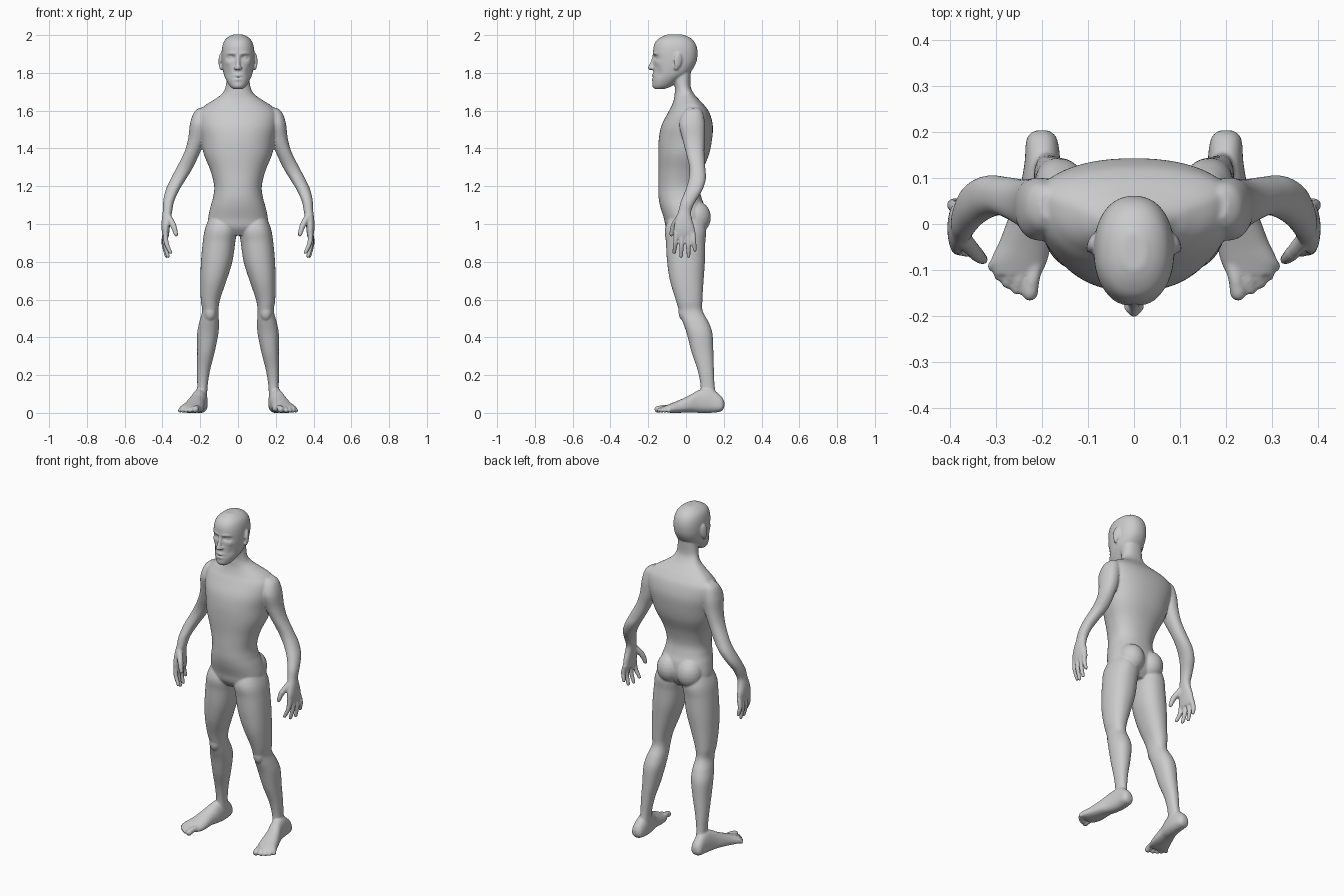
import bpy, bmesh
from math import sin, cos, pi, exp
from mathutils import Vector, Matrix

bm = bmesh.new()


def resample(rows, n):
    """Catmull-Rom interpolation of any list of number tuples."""
    out = []
    for i in range(len(rows) - 1):
        p0, p1 = rows[max(i - 1, 0)], rows[i]
        p2, p3 = rows[i + 1], rows[min(i + 2, len(rows) - 1)]
        for k in range(n):
            t = k / n
            out.append([0.5 * (2 * b + (c - a) * t + (2 * a - 5 * b + 4 * c - d) * t * t
                               + (3 * b - a - 3 * c + d) * t ** 3)
                        for a, b, c, d in zip(p0, p1, p2, p3)])
    return out + [list(rows[-1])]


def loft(rows, point, segs=40, n=5):
    """Closed skin through rings; point(row, c, s) places a ring vertex."""
    rings = []
    for r in resample(rows, n):
        ring = []
        for i in range(segs):
            a = 2 * pi * i / segs
            c, s = cos(a), sin(a)
            c, s = [(abs(v) ** 0.9) * (1 if v > 0 else -1) for v in (c, s)]
            ring.append(bm.verts.new(point(r, c, s)))
        rings.append(ring)
    for a, b in zip(rings, rings[1:]):
        for i in range(segs):
            j = (i + 1) % segs
            bm.faces.new((a[i], a[j], b[j], b[i]))
    bm.faces.new(rings[0][::-1])
    bm.faces.new(rings[-1])
    return [v for ring in rings for v in ring]


def ball(pos, size, rot=None):
    m = Matrix.Translation(pos) @ (rot or Matrix()) @ Matrix.Diagonal((*size, 1))
    bmesh.ops.create_icosphere(bm, subdivisions=3, radius=1, matrix=m)


def digit(points, n=8):
    """Round finger or toe: x, y, z, radius along a path."""
    for x, y, z, r in resample(points, n):
        bmesh.ops.create_icosphere(bm, subdivisions=2, radius=r,
                                   matrix=Matrix.Translation((x, y, z)))


# ring shapes
def split_ring(r, c, s):        # z, half width, front, widest, back
    z, w, yf, yc, yb = r
    return (w * c, yc + s * ((yb - yc) if s > 0 else (yc - yf)), z)


def leg_ring(r, c, s):          # z, centre x, half width, front, back
    z, x, w, yf, yb = r
    return (x + w * c, (yf + yb) / 2 + s * (yb - yf) / 2, z)


def arm_ring(r, c, s):          # z, centre x, centre y, radii
    z, x, y, rx, ry = r
    return (x + rx * c, y + ry * s, z)


def foot_ring(r, c, s):         # y, inner x, outer x, bottom, top
    y, a, b, lo, hi = r
    zc = lo + (hi - lo) * 0.35
    return ((a + b) / 2 + (b - a) / 2 * c, y, zc + s * ((hi - zc) if s > 0 else (zc - lo)))


# leg
loft([(1.07, .085, .05, -.07, .07), (.98, .09, .083, -.11, .105), (.90, .101, .086, -.106, .102),
      (.80, .113, .083, -.10, .10), (.70, .13, .069, -.085, .093), (.60, .146, .051, -.055, .087),
      (.54, .147, .043, -.037, .088), (.48, .153, .052, -.017, .12), (.42, .16, .056, .004, .14),
      (.32, .17, .046, .03, .145), (.22, .183, .034, .063, .148), (.13, .189, .027, .078, .153),
      (.05, .192, .03, .07, .17)], leg_ring)
ball((.148, -.008, .535), (.033, .032, .05))

# foot and toes
loft([(.203, .185, .215, .03, .06), (.185, .167, .233, .008, .09), (.13, .16, .238, 0, .13),
      (.07, .165, .25, 0, .122), (.02, .175, .27, .003, .094), (-.04, .18, .293, 0, .066),
      (-.08, .188, .311, 0, .05), (-.11, .202, .305, .005, .038)], foot_ring)
for bx, by, tx, ty, r in [(.215, -.09, .226, -.149, .0185), (.243, -.09, .254, -.141, .0135),
                          (.262, -.085, .275, -.128, .013), (.28, -.08, .292, -.112, .0125),
                          (.292, -.07, .307, -.092, .012)]:
    digit([(bx, by, .024, r), ((bx + tx) / 2, (by + ty) / 2, .026, r * .9), (tx, ty, r, r)])

# arm and palm
loft([(1.615, .18, .04, .025, .03), (1.59, .192, .037, .042, .052), (1.53, .204, .032, .05, .068),
      (1.45, .218, .04, .046, .059), (1.38, .242, .048, .042, .049), (1.30, .281, .06, .043, .042),
      (1.24, .315, .06, .041, .045), (1.18, .347, .042, .036, .045), (1.12, .367, .012, .029, .039),
      (1.07, .373, -.006, .025, .034), (1.03, .379, -.011, .024, .042), (.985, .383, -.01, .022, .054),
      (.945, .383, -.008, .018, .057), (.925, .382, -.008, .012, .05)], arm_ring)

# fingers and thumb
for y, tip in [(-.05, (.358, -.062, .85)), (-.021, (.371, -.026, .83)),
               (.009, (.379, .014, .83)), (.036, (.386, .047, .862))]:
    digit([(.384, y, .95, .0155), ((.389 + tip[0]) / 2 + .006, (y + tip[1]) / 2, (.95 + tip[2]) / 2, .0135),
           (*tip, .0105)], 9)
digit([(.368, -.035, 1.035, .019), (.342, -.065, .99, .0165), (.328, -.077, .945, .012)])

# buttock
ball((.066, .052, 1.035), (.076, .08, .088))
# ear
ball((.092, -.042, 1.865), (.009, .022, .043),
     Matrix.Rotation(.35, 4, 'Z') @ Matrix.Rotation(-.12, 4, 'X'))
ball((.089, -.052, 1.828), (.009, .012, .014))
# nostril wing
ball((.013, -.18, 1.826), (.009, .012, .009))

# mirror every side part
copy = bmesh.ops.duplicate(bm, geom=bm.verts[:] + bm.edges[:] + bm.faces[:])["geom"]
for v in [g for g in copy if isinstance(g, bmesh.types.BMVert)]:
    v.co.x *= -1

# torso and neck
torso = [(.94, .10, -.075, 0, .06), (.98, .155, -.105, 0, .09), (1.03, .158, -.117, 0, .105),
         (1.09, .146, -.136, -.01, .10), (1.14, .132, -.145, -.02, .082), (1.20, .126, -.146, -.025, .072),
         (1.28, .145, -.145, -.015, .088), (1.37, .181, -.147, .01, .122), (1.45, .197, -.144, .03, .138),
         (1.52, .212, -.13, .042, .142), (1.585, .212, -.098, .05, .126), (1.625, .178, -.076, .045, .1),
         (1.66, .124, -.064, .025, .068), (1.69, .084, -.06, .005, .042), (1.73, .065, -.06, -.015, .024),
         (1.80, .058, -.08, -.02, .025)]
loft(torso, split_ring, 64)

# head
head = loft([(1.714, .024, -.163, -.145, -.115), (1.73, .043, -.175, -.125, -.075),
             (1.765, .064, -.177, -.095, -.03), (1.80, .077, -.173, -.07, .02),
             (1.85, .085, -.172, -.06, .052), (1.90, .087, -.174, -.06, .061),
             (1.94, .083, -.171, -.06, .056), (1.97, .072, -.157, -.06, .04),
             (1.99, .052, -.13, -.06, .015), (2.003, .026, -.1, -.06, -.02)],
            split_ring, 140, 8)

# face relief: x, z, spread x, spread z, push towards the back
relief = [(.036, 1.882, .018, .011, .022), (.034, 1.902, .025, .007, -.007),
          (0, 1.787, .022, .006, -.009), (0, 1.765, .018, .006, -.007), (0, 1.776, .026, .003, .007),
          (.055, 1.80, .014, .028, .007), (.058, 1.853, .014, .012, -.005), (0, 1.73, .018, .012, -.004)]
for v in head:
    if v.co.y < -.09:
        x, z = abs(v.co.x), v.co.z
        v.co.y += sum(d * exp(-((x - cx) / sx) ** 2 - ((z - cz) / sz) ** 2)
                      for cx, cz, sx, sz, d in relief)

# nose and eyeballs
digit([(0, -.166, 1.893, .011), (0, -.178, 1.855, .011), (0, -.189, 1.827, .0135)])
for s in (-1, 1):
    ball((s * .036, -.146, 1.882), (.014, .014, .009))

bmesh.ops.recalc_face_normals(bm, faces=bm.faces[:])
mesh = bpy.data.meshes.new("body")
bm.to_mesh(mesh)
bm.free()
body = bpy.data.objects.new("body", mesh)
bpy.context.collection.objects.link(body)

# fuse all parts into one smooth skin
fuse = body.modifiers.new("fuse", 'REMESH')
fuse.mode = 'VOXEL'
fuse.voxel_size = 0.005
fuse.use_smooth_shade = True
soften = body.modifiers.new("soften", 'SMOOTH')
soften.factor = 0.5
soften.iterations = 5
